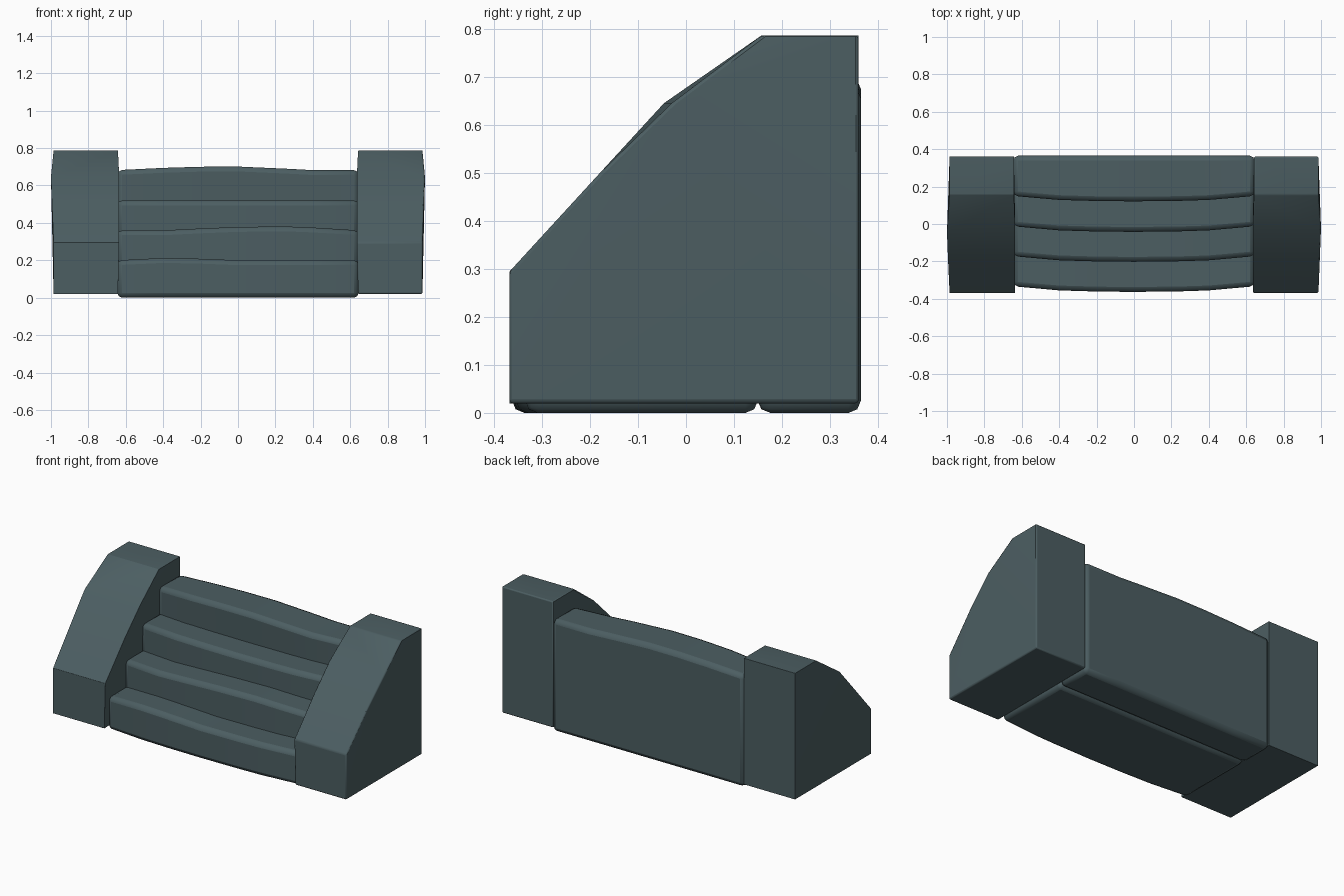
import bpy, bmesh, math

if "Cube" in bpy.data.objects:
    bpy.data.objects.remove(bpy.data.objects["Cube"])

stone = bpy.data.materials.new("dark slate stone")
stone.diffuse_color = (0.072, 0.112, 0.122, 1)
stone.use_nodes = True
stone.node_tree.nodes["Principled BSDF"].inputs["Base Color"].default_value = stone.diffuse_color


def finish(name, bm, width):
    """Turn a bmesh into a bevelled, smooth-shaded object."""
    bmesh.ops.recalc_face_normals(bm, faces=bm.faces)
    me = bpy.data.meshes.new(name)
    bm.to_mesh(me)
    bm.free()
    me.materials.append(stone)
    ob = bpy.data.objects.new(name, me)
    bpy.context.collection.objects.link(ob)
    mod = ob.modifiers.new("worn edges", 'BEVEL')
    mod.width = width
    mod.segments = 2
    mod.limit_method = 'ANGLE'
    mod.angle_limit = math.radians(28)
    bpy.ops.object.select_all(action='DESELECT')
    ob.select_set(True)
    bpy.context.view_layer.objects.active = ob
    bpy.ops.object.shade_smooth_by_angle(angle=math.radians(40))
    return ob


def side_wall(name, side, bump):
    """Sloped cheek wall; the outer face bulges at the middle of the slope."""
    profile = [(-0.03, 0.646), (-0.18, 0.50), (-0.368, 0.295), (-0.368, 0.02),
               (0.36, 0.02), (0.36, 0.787), (0.157, 0.787)]
    bm = bmesh.new()
    inner = [bm.verts.new((side * (0.635 if i < 3 else 0.642), y, z))
             for i, (y, z) in enumerate(profile)]
    outer = [bm.verts.new((side * (1.0 if i == 0 else 0.995 if i == 1 else 0.986), y, z))
             for i, (y, z) in enumerate(profile)]
    outer[0].co.y -= bump
    n = len(profile)
    for i in range(n):
        j = (i + 1) % n
        bm.faces.new((inner[i], inner[j], outer[j], outer[i]))
    for i in range(1, n - 1):
        bm.faces.new((inner[0], inner[i], inner[i + 1]))
        bm.faces.new((outer[0], outer[i], outer[i + 1]))
    return finish(name, bm, 0.03)


side_wall("right_wall", 1, 0.0)
side_wall("left_wall", -1, 0.016)

XS = [-0.645, -0.4, -0.2, 0.0, 0.25, 0.4, 0.645]
BOW = [0, 0.022, 0.028, 0.03, 0.027, 0.022, 0]


def step(name, front, back, bottom, top, rise):
    """Bowed stone block with an uneven worn top edge."""
    bm = bmesh.new()
    rings = []
    for x, b, r in zip(XS, BOW, rise):
        rings.append([bm.verts.new((x, front - b, bottom)),
                      bm.verts.new((x, front - b, top + r)),
                      bm.verts.new((x, back, top + r)),
                      bm.verts.new((x, back, bottom))])
    for p, q in zip(rings, rings[1:]):
        for i in range(4):
            j = (i + 1) % 4
            bm.faces.new((p[i], p[j], q[j], q[i]))
    bm.faces.new(rings[0])
    bm.faces.new(rings[-1])
    return finish(name, bm, 0.026)


# Three lower treads, then the tall rear block that reaches the ground
step("step_1", -0.333, 0.15, 0.0, 0.20, [0, 0.012, 0.008, 0, 0, 0, 0])
step("step_2", -0.172, 0.17, 0.15, 0.36, [0, 0, 0.01, 0.018, 0.021, 0.015, 0])
step("step_3", -0.012, 0.19, 0.31, 0.52, [0] * 7)
step("step_4_rear_block", 0.15, 0.365, 0.0, 0.682, [0, 0.012, 0.018, 0.019, 0.008, 0, 0])
# the rear block meets the lower blocks along a straight seam at its base
for v in bpy.data.objects["step_4_rear_block"].data.vertices:
    if v.co.z < 0.1 and v.co.y < 0.2:
        v.co.y = 0.15
